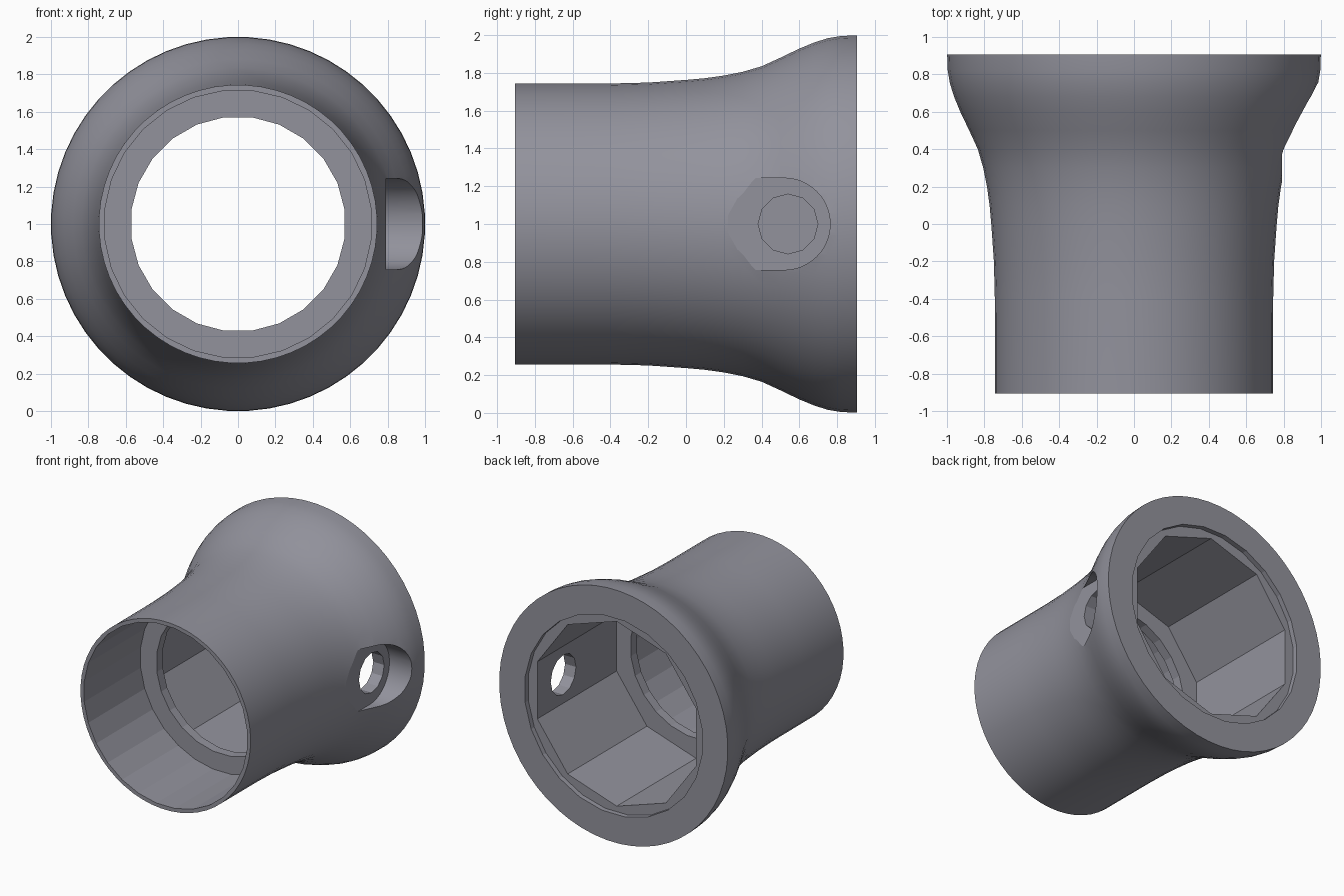
import bpy, bmesh, math

if "Cube" in bpy.data.objects:
    bpy.data.objects.remove(bpy.data.objects["Cube"])

CZ = 1.0
Y_FRONT, Y_BACK = -0.905, 0.905


def link(name, bm):
    bmesh.ops.recalc_face_normals(bm, faces=bm.faces)
    mesh = bpy.data.meshes.new(name)
    bm.to_mesh(mesh)
    bm.free()
    ob = bpy.data.objects.new(name, mesh)
    bpy.context.collection.objects.link(ob)
    return ob


def revolve(name, profile, sides):
    """Solid of revolution about the y axis from (y, radius) points."""
    bm = bmesh.new()
    rings = []
    for y, r in profile:
        ang = [2 * math.pi * (i + 0.5) / sides for i in range(sides)]
        rings.append([bm.verts.new((r * math.cos(a), y, CZ + r * math.sin(a))) for a in ang])
    for a, b in zip(rings, rings[1:]):
        for i in range(sides):
            j = (i + 1) % sides
            bm.faces.new((a[i], a[j], b[j], b[i]))
    bm.faces.new(rings[0])
    bm.faces.new(rings[-1])
    return link(name, bm)


def side_prism(name, outline, x0, x1):
    """Prism along x from a (y, z) outline."""
    bm = bmesh.new()
    face = bm.faces.new([bm.verts.new((x0, y, z)) for y, z in outline])
    new = bmesh.ops.extrude_face_region(bm, geom=[face])["geom"]
    bmesh.ops.translate(bm, vec=(x1 - x0, 0, 0),
                        verts=[v for v in new if isinstance(v, bmesh.types.BMVert)])
    return link(name, bm)


def arc(y, r, a0, a1, n):
    return [(y + r * math.cos(a0 + (a1 - a0) * i / n),
             CZ + r * math.sin(a0 + (a1 - a0) * i / n)) for i in range(n + 1)]


# Flared outer body
body = revolve("flared_sleeve", [
    (Y_FRONT, 0.744), (-0.4, 0.745), (-0.2, 0.75), (0.0, 0.764), (0.1, 0.773),
    (0.2, 0.787), (0.3, 0.807), (0.4, 0.836), (0.5, 0.882), (0.6, 0.93),
    (0.68, 0.963), (0.75, 0.985), (0.82, 0.997), (Y_BACK, 1.0)], 56)

cutters = [
    # Front socket, inner ledge opening, back socket and its shallow step
    revolve("front_bore_cutter", [(-1.2, 0.716), (-0.2, 0.716)], 28),
    revolve("ledge_cutter", [(-0.5, 0.575), (0.5, 0.575)], 24),
    revolve("back_bore_cutter", [(-0.125, 0.73), (1.2, 0.73)], 10),
    revolve("back_step_cutter", [(0.865, 0.78), (1.2, 0.78)], 24),
    # Screw pocket open towards the front, with its through hole
    side_prism("pocket_cutter",
               arc(0.52, 0.243, -math.pi / 2, math.pi / 2, 24)
               + [(0.1, CZ + 0.243), (0.1, CZ - 0.243)], 0.79, 1.3),
    side_prism("screw_hole_cutter", arc(0.54, 0.158, 0, 2 * math.pi * 11 / 12, 11), 0.4, 1.3),
]

for c in cutters:
    m = body.modifiers.new(c.name, "BOOLEAN")
    m.operation = "DIFFERENCE"
    m.solver = "EXACT"
    m.object = c

# Bake the cuts and drop the cutters
deps = bpy.context.evaluated_depsgraph_get()
baked = bpy.data.meshes.new_from_object(body.evaluated_get(deps))
body.modifiers.clear()
body.data = baked
for c in cutters:
    bpy.data.objects.remove(c, do_unlink=True)

# Dark grey finish
mat = bpy.data.materials.new("dark_grey")
mat.diffuse_color = (0.29, 0.29, 0.335, 1.0)
mat.use_nodes = True
mat.node_tree.nodes["Principled BSDF"].inputs["Base Color"].default_value = mat.diffuse_color
baked.materials.clear()
baked.materials.append(mat)
for p in baked.polygons:
    p.material_index = 0

bpy.context.view_layer.objects.active = body
body.select_set(True)
bpy.ops.object.shade_smooth_by_angle(angle=math.radians(11))
